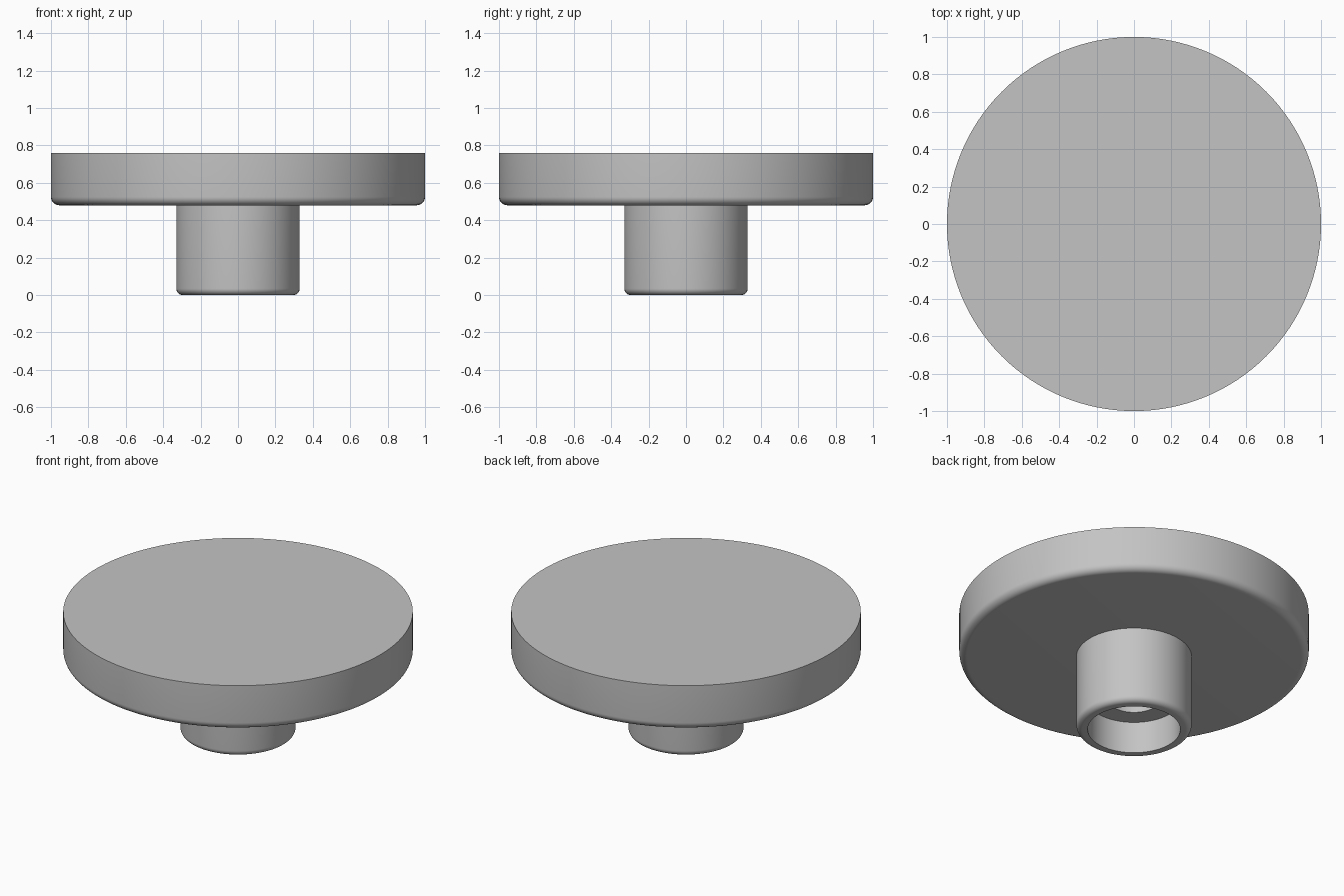
import bpy
import bmesh
import math

cube = bpy.data.objects.get("Cube")
if cube:
    bpy.data.objects.remove(cube, do_unlink=True)

SEGMENTS = 128

grey = bpy.data.materials.new("plain_grey")
grey.use_nodes = True
colour = (0.55, 0.55, 0.55, 1)
grey.diffuse_color = colour
grey.node_tree.nodes["Principled BSDF"].inputs["Base Color"].default_value = colour


def fillet(radius, bottom, size, steps=8):
    """Rounded lower outer corner, from the side wall to the underside."""
    points = []
    for i in range(steps + 1):
        a = math.pi / 2 * i / steps
        points.append((radius - size + size * math.cos(a),
                       bottom + size - size * math.sin(a)))
    return points


def lathe(name, profile, closed=False):
    """Revolve a (radius, height) profile about the z axis."""
    bm = bmesh.new()
    verts = [bm.verts.new((r, 0, z)) for r, z in profile]
    edges = [bm.edges.new(pair) for pair in zip(verts, verts[1:])]
    if closed:
        edges.append(bm.edges.new((verts[-1], verts[0])))
    bmesh.ops.spin(bm, geom=verts + edges, cent=(0, 0, 0), axis=(0, 0, 1),
                   angle=2 * math.pi, steps=SEGMENTS)
    bmesh.ops.remove_doubles(bm, verts=bm.verts[:], dist=0.0001)
    bmesh.ops.recalc_face_normals(bm, faces=bm.faces[:])
    mesh = bpy.data.meshes.new(name)
    bm.to_mesh(mesh)
    bm.free()
    mesh.materials.append(grey)
    obj = bpy.data.objects.new(name, mesh)
    bpy.context.collection.objects.link(obj)
    bpy.ops.object.select_all(action="DESELECT")
    obj.select_set(True)
    bpy.context.view_layer.objects.active = obj
    bpy.ops.object.shade_smooth_by_angle(angle=math.radians(30))
    return obj


# Wide flat disc with a rounded lower rim
top, underside = 0.76, 0.48
lathe("disc", [(0, top), (1, top)] + fillet(1, underside, 0.045) + [(0, underside)])

# Hollow stem with a stepped bore, seated slightly into the disc
seat = underside + 0.01
bore, inner_bore, step_height = 0.265, 0.15, 0.2
lathe("stem",
      [(0.33, seat)] + fillet(0.33, 0, 0.035)
      + [(bore, 0), (bore, step_height), (inner_bore, step_height), (inner_bore, seat)],
      closed=True)
